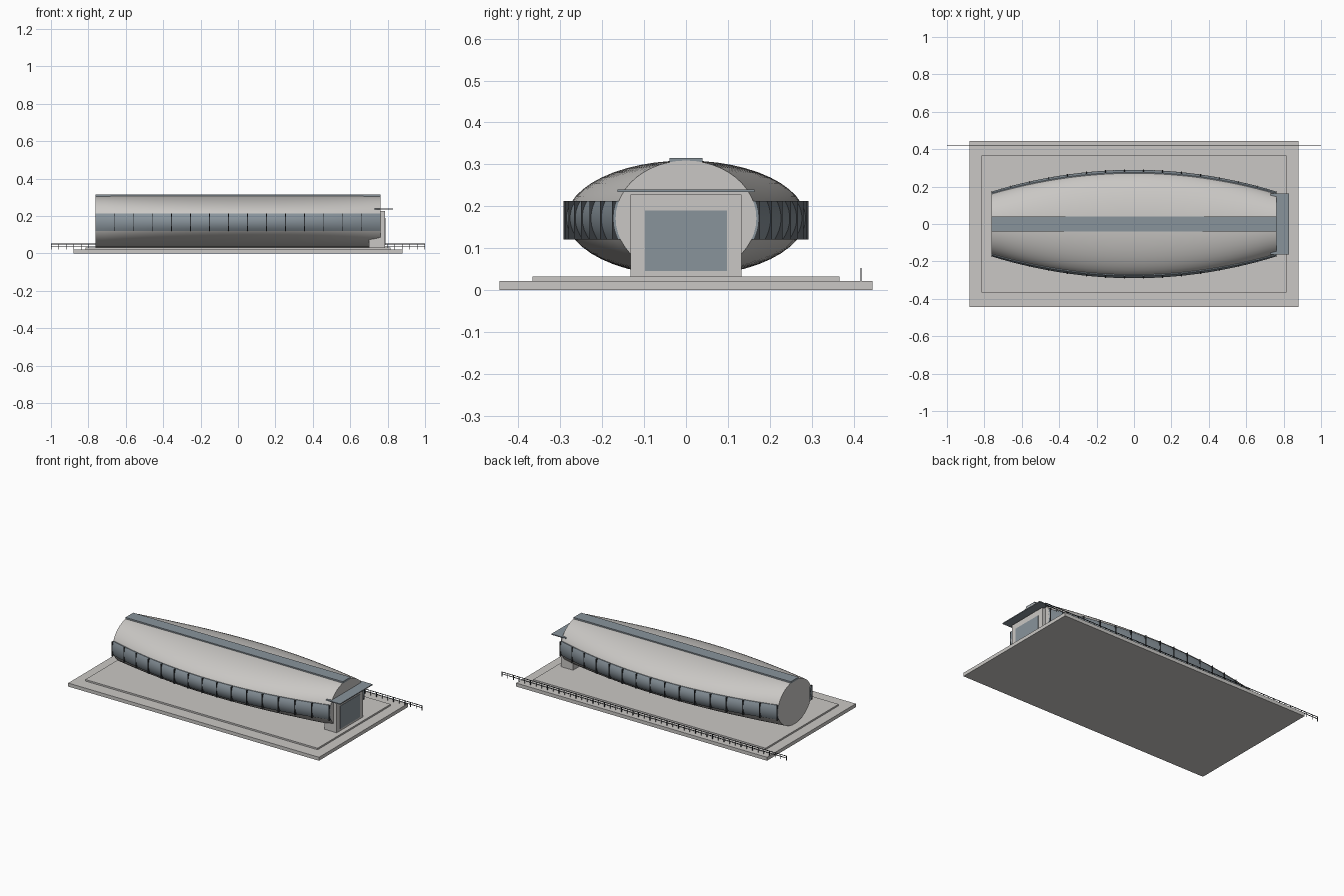
import bpy, bmesh, math

if "Cube" in bpy.data.objects:
    bpy.data.objects.remove(bpy.data.objects["Cube"])

HALF_LEN, MID_Z, SEMI_H = 0.7625, 0.171, 0.138
BAYS = 15


def material(name, rgb):
    m = bpy.data.materials.new(name)
    m.diffuse_color = (*rgb, 1)
    m.use_nodes = True
    m.node_tree.nodes["Principled BSDF"].inputs["Base Color"].default_value = m.diffuse_color
    return m


CONCRETE = material("warm pale concrete", (0.59, 0.575, 0.555))
GLASS = material("blue grey glass", (0.25, 0.295, 0.33))
DARK = material("dark metal", (0.035, 0.04, 0.045))


def half_width(x):
    """Plan outline of the bulging hull."""
    return 0.285 - 0.117 * (x / HALF_LEN) ** 2


def finish(name, bm, mat, smooth=False):
    bmesh.ops.recalc_face_normals(bm, faces=bm.faces)
    me = bpy.data.meshes.new(name)
    bm.to_mesh(me)
    bm.free()
    ob = bpy.data.objects.new(name, me)
    bpy.context.collection.objects.link(ob)
    me.materials.append(mat)
    if smooth:
        bpy.ops.object.select_all(action='DESELECT')
        ob.select_set(True)
        bpy.context.view_layer.objects.active = ob
        bpy.ops.object.shade_smooth_by_angle(angle=math.radians(30))
    return ob


def add_box(bm, x0, x1, y0, y1, z0, z1):
    vs = bmesh.ops.create_cube(bm, size=1)["verts"]
    for v in vs:
        v.co.x = x1 if v.co.x > 0 else x0
        v.co.y = y1 if v.co.y > 0 else y0
        v.co.z = z1 if v.co.z > 0 else z0


def box(name, mat, *dims):
    bm = bmesh.new()
    add_box(bm, *dims)
    return finish(name, bm, mat)


def loft(name, mat, section, steps=30):
    """Skin closed cross-sections along x and cap both ends."""
    bm = bmesh.new()
    rings = []
    for i in range(steps + 1):
        x = -HALF_LEN + 2 * HALF_LEN * i / steps
        rings.append([bm.verts.new((x, y, z)) for y, z in section(x)])
    n = len(rings[0])
    for a, b in zip(rings, rings[1:]):
        for k in range(n):
            bm.faces.new((a[k], a[(k + 1) % n], b[(k + 1) % n], b[k]))
    bm.faces.new(rings[0])
    bm.faces.new(rings[-1])
    return finish(name, bm, mat, smooth=True)


def hull_section(x):
    w = half_width(x)
    angles = [2 * math.pi * k / 48 for k in range(48)]
    return [(w * math.cos(a), MID_Z + SEMI_H * math.sin(a)) for a in angles]


def window_section(side):
    zs = [0.12 + 0.093 * k / 8 for k in range(9)]

    def section(x):
        def y(z, off):
            s = math.sqrt(1 - ((z - MID_Z) / SEMI_H) ** 2)
            return side * (half_width(x) * s + off)
        return ([(y(z, 0.005), z) for z in zs] +
                [(y(z, -0.008), z) for z in reversed(zs)])
    return section


# Stepped ground slabs
box("base_slab", CONCRETE, -0.88, 0.88, -0.445, 0.445, 0, 0.022)
box("upper_slab", CONCRETE, -0.815, 0.815, -0.366, 0.366, 0.022, 0.032)

# Barrel hull with a skylight along its ridge
loft("hull", CONCRETE, hull_section)
box("ridge_skylight", GLASS, -HALF_LEN, HALF_LEN, -0.039, 0.039, 0.302, 0.315)

# Curved window bands and upright mullions on both sides
for side, label in ((-1, "front"), (1, "back")):
    loft(label + "_window_band", GLASS, window_section(side))
    bm = bmesh.new()
    for i in range(BAYS + 1):
        x = (-HALF_LEN + 0.002) + (2 * HALF_LEN - 0.004) * i / BAYS
        w = half_width(x)
        y0, y1 = sorted((side * (w - 0.022), side * (w + 0.008)))
        add_box(bm, x - 0.002, x + 0.002, y0, y1, 0.12, 0.213)
    finish(label + "_mullions", bm, DARK)

# Entrance block, glazed door and canopy
box("entrance_block", CONCRETE, 0.70, 0.785, -0.132, 0.132, 0.03, 0.228)
box("entrance_door", GLASS, 0.782, 0.788, -0.098, 0.098, 0.045, 0.19)
box("entrance_canopy", GLASS, 0.73, 0.83, -0.163, 0.163, 0.234, 0.24)

# Railing along the back edge
bm = bmesh.new()
for z in (0.037, 0.049):
    add_box(bm, -1, 1, 0.4165, 0.4195, z, z + 0.003)
for i in range(51):
    x = -0.9985 + 1.997 * i / 50
    add_box(bm, x - 0.0015, x + 0.0015, 0.4165, 0.4195, 0.022, 0.052)
finish("back_railing", bm, DARK)
